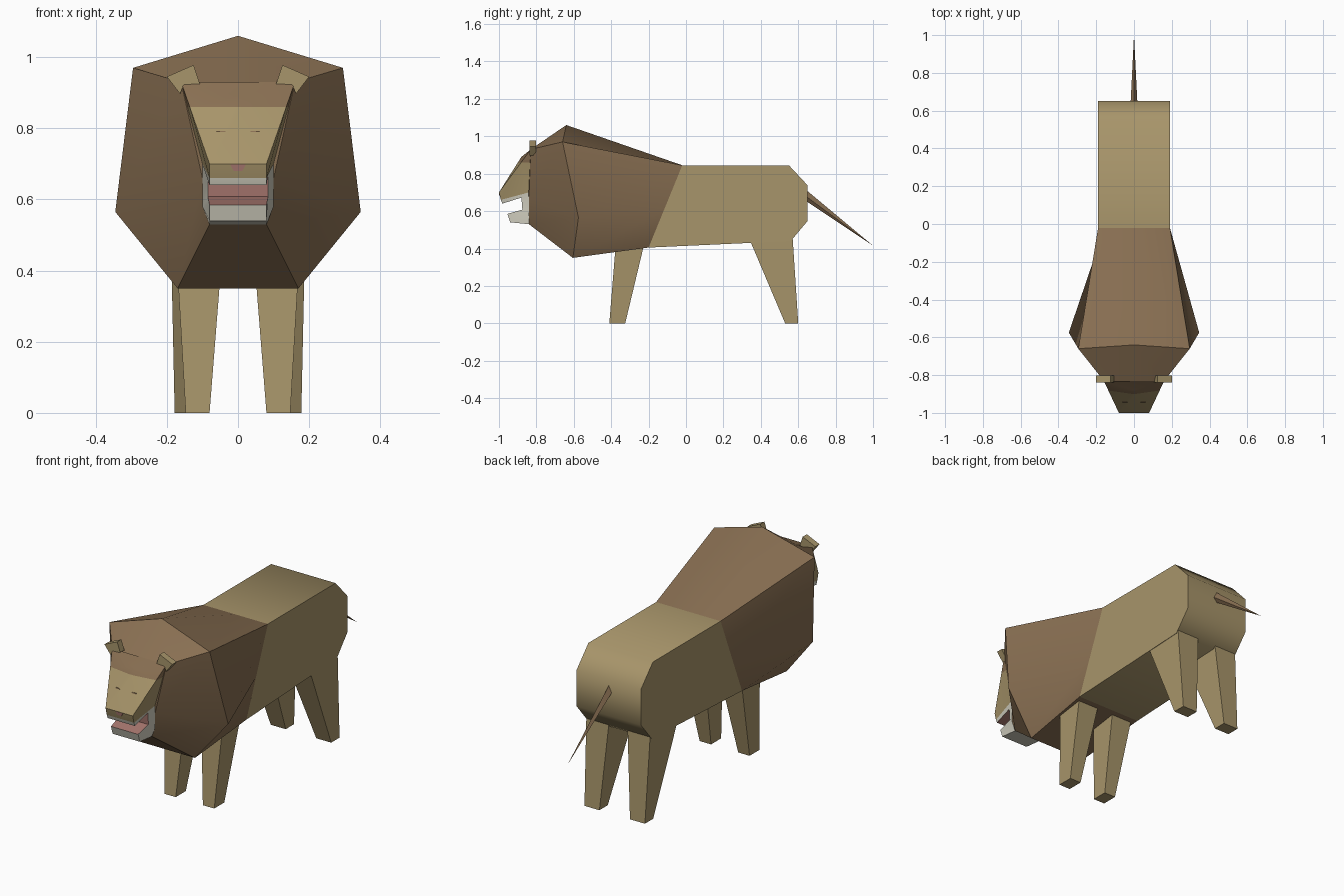
import bpy, bmesh, math
from mathutils import Vector

if "Cube" in bpy.data.objects:
    bpy.data.objects.remove(bpy.data.objects["Cube"])


def material(name, rgb):
    m = bpy.data.materials.new(name)
    m.diffuse_color = (*rgb, 1)
    m.use_nodes = True
    m.node_tree.nodes["Principled BSDF"].inputs["Base Color"].default_value = m.diffuse_color
    return m


TAN = material("tan fur", (0.39, 0.30, 0.145))
BROWN = material("brown mane", (0.25, 0.16, 0.085))
WHITE = material("off white muzzle", (0.66, 0.64, 0.54))
PINK = material("pink mouth", (0.38, 0.18, 0.155))


def build(name, polys, mats, mirror=False, cut_z=None, rule=None, smooth=50):
    """Object from polygons of coordinates; optional mirror in x, cut and colour rule."""
    bm = bmesh.new()
    for pts, mi in polys:
        sides = [pts]
        if mirror:
            sides.append([(-x, y, z) for x, y, z in reversed(pts)])
        for p in sides:
            bm.faces.new([bm.verts.new(v) for v in p]).material_index = mi
    bmesh.ops.remove_doubles(bm, verts=bm.verts[:], dist=1e-4)
    if cut_z:
        geom = bm.verts[:] + bm.edges[:] + bm.faces[:]
        bmesh.ops.bisect_plane(bm, geom=geom, plane_co=(0, 0, cut_z), plane_no=(0, 0, 1))
    bmesh.ops.recalc_face_normals(bm, faces=bm.faces[:])
    for f in bm.faces:
        f.smooth = True
        if rule:
            f.material_index = rule(f)
    me = bpy.data.meshes.new(name)
    bm.to_mesh(me)
    bm.free()
    me.set_sharp_from_angle(angle=math.radians(smooth))
    for m in mats:
        me.materials.append(m)
    ob = bpy.data.objects.new(name, me)
    bpy.context.collection.objects.link(ob)
    return ob


def loft(rings):
    """Closed skin through rings with equal point counts."""
    polys = [(rings[0], 0), (rings[-1], 0)]
    for a, b in zip(rings, rings[1:]):
        for i in range(len(a)):
            j = (i + 1) % len(a)
            polys.append(([a[i], a[j], b[j], b[i]], 0))
    return polys


def rect(x0, x1, y0, y1, z):
    return [(x0, y0, z), (x1, y0, z), (x1, y1, z), (x0, y1, z)]


def full(half):
    """Half ring from centre line to centre line, completed by mirroring."""
    return half + [(-x, y, z) for x, y, z in half[-2:0:-1]]


# Body: side profile extruded across x
profile = [(-0.02, 0.845), (0.55, 0.845), (0.65, 0.738), (0.65, 0.547), (0.56, 0.44), (-0.2, 0.405)]
build("body", loft([[(x, y, z) for y, z in profile] for x in (-0.19, 0.19)]), [TAN])

# Mane: neck ring, wide ring, face ring
neck = full([(0, -0.02, 0.845), (0.19, -0.02, 0.845), (0.19, -0.12, 0.6), (0.19, -0.2, 0.405), (0, -0.2, 0.405)])
wide = full([(0, -0.64, 1.06), (0.295, -0.66, 0.97), (0.345, -0.575, 0.565), (0.17, -0.605, 0.35), (0, -0.605, 0.35)])
face = full([(0, -0.88, 0.89), (0.16, -0.83, 0.93), (0.1, -0.84, 0.66), (0.08, -0.84, 0.53), (0, -0.84, 0.53)])
build("mane", loft([neck, wide, face]), [BROWN], smooth=38)

# Head: forehead, brow corner, nose, lips, mouth and jaw points of one side
f, c = (0, -0.88, 0.89), (0.16, -0.83, 0.93)
n, m, l = (0.08, -1.0, 0.70), (0.08, -0.99, 0.66), (0.08, -0.982, 0.64)
r, q = (0.085, -0.88, 0.672), (0.085, -0.875, 0.608)
j, b, d = (0.08, -0.955, 0.585), (0.08, -0.94, 0.54), (0.08, -0.84, 0.53)
k, k2 = (0.1, -0.84, 0.70), (0.1, -0.84, 0.58)


def flip(p):
    return (-p[0], p[1], p[2])


half = [([f, c, n], 0), ([c, k, m, n], 0), ([m, k, r, l], 2), ([k, k2, q, r], 2), ([k2, d, b, j, q], 2)]
head = half + [([flip(p) for p in reversed(poly)], i) for poly, i in half]
strip = [n, m, l, r, q, j, b, d]
for p0, p1, mi in zip(strip, strip[1:], [0, 2, 3, 3, 3, 2, 2]):
    head.append(([p0, p1, flip(p1), flip(p0)], mi))
head += [([f, n, flip(n)], 0), ([f, flip(c), c], 1),
         ([c, k, k2, d, flip(d), flip(k2), flip(k), flip(c)], 1)]
build("head", head, [TAN, BROWN, WHITE, PINK], cut_z=0.86, smooth=30,
      rule=lambda fc: 1 if fc.calc_center_median().z > 0.86 else fc.material_index)

# Nose patch and eyelids: thin plates
build("nose", loft([rect(-0.012, 0.012, -0.9975, -0.99, 0.68), rect(-0.022, 0.022, -1.0, -0.992, 0.698)]), [PINK])
build("eyelids", loft([rect(0.035, 0.06, -0.946, -0.938, 0.789), rect(0.035, 0.06, -0.944, -0.936, 0.793)]),
      [BROWN], mirror=True)

# Ears: bent plates
ear = [(0.125, 0.978), (0.2, 0.945), (0.163, 0.897), (0.152, 0.923), (0.107, 0.925)]
build("ears", loft([[(x, y, z) for x, z in ear] for y in (-0.838, -0.803)]), [TAN], mirror=True)

# Legs: tapered blocks
build("front_legs", loft([rect(0.08, 0.147, -0.41, -0.325, 0), rect(0.046, 0.172, -0.375, -0.222, 0.43)]),
      [TAN], mirror=True)
build("hind_legs", loft([rect(0.09, 0.178, 0.53, 0.6, 0), rect(0.055, 0.188, 0.335, 0.57, 0.46)]),
      [TAN], mirror=True)

# Tail: thin spike
base = [(0, 0.64, 0.715), (0.018, 0.64, 0.68), (0, 0.64, 0.655), (-0.018, 0.64, 0.68)]
tip = (0, 1.0, 0.415)
build("tail", [(base, 0)] + [([base[i], base[(i + 1) % 4], tip], 0) for i in range(4)], [BROWN])
